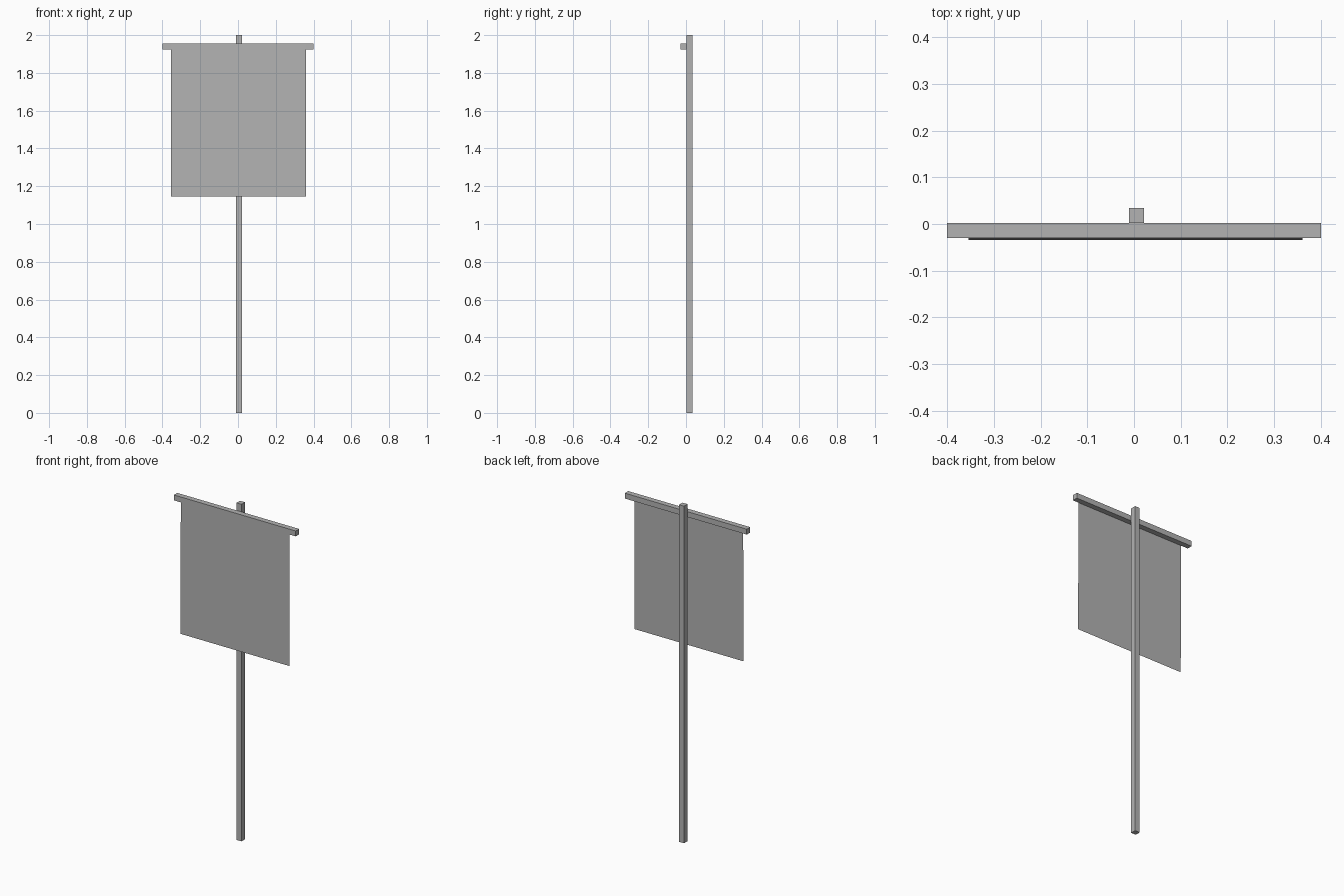
import bpy
import bmesh

cube = bpy.data.objects.get("Cube")
if cube:
    bpy.data.objects.remove(cube, do_unlink=True)

grey = bpy.data.materials.new("plain_grey")
grey.use_nodes = True
colour = (0.45, 0.45, 0.45, 1)
grey.diffuse_color = colour
grey.node_tree.nodes["Principled BSDF"].inputs["Base Color"].default_value = colour


def add_object(name, bm):
    mesh = bpy.data.meshes.new(name)
    bm.to_mesh(mesh)
    bm.free()
    mesh.materials.append(grey)
    obj = bpy.data.objects.new(name, mesh)
    bpy.context.collection.objects.link(obj)
    return obj


def add_box(name, low, high):
    bm = bmesh.new()
    bmesh.ops.create_cube(bm, size=1)
    for v in bm.verts:
        v.co = [b if c > 0 else a for c, a, b in zip(v.co, low, high)]
    return add_object(name, bm)


# Upright pole, with the crossbar fixed to its front
add_box("pole", (-0.011, 0.002, 0), (0.021, 0.034, 2))
add_box("crossbar", (-0.4, -0.03, 1.923), (0.4, 0.002, 1.955))

# Single sheet of cloth hanging from the bar, leaning slightly forward
left, right = 0.361, -0.354
top, bottom = (-0.0305, 1.954), (-0.034, 1.145)
bm = bmesh.new()
corners = [(right, *bottom), (left, *bottom), (left, *top), (right, *top)]
bm.faces.new([bm.verts.new(c) for c in corners])
add_object("banner_cloth", bm)
